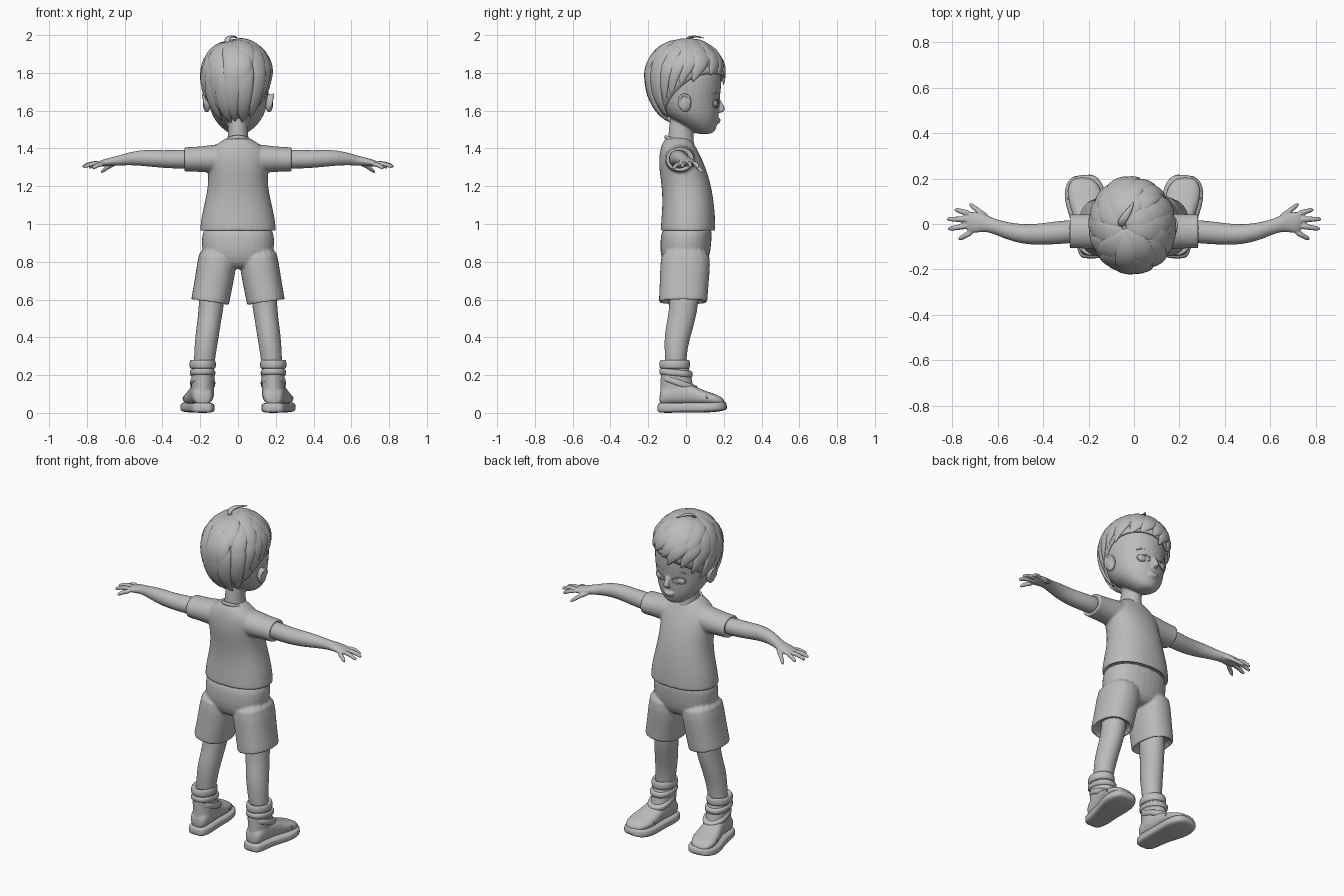
import bpy, bmesh, math, random
from mathutils import Vector as V

random.seed(4)
if bpy.data.objects.get("Cube"):
    bpy.data.objects.remove(bpy.data.objects["Cube"])

grey = bpy.data.materials.new("clay grey")
grey.use_nodes = True
grey.diffuse_color = (0.5, 0.5, 0.5, 1)
grey.node_tree.nodes["Principled BSDF"].inputs["Base Color"].default_value = (0.5, 0.5, 0.5, 1)

X, Y, Z = V((1, 0, 0)), V((0, 1, 0)), V((0, 0, 1))


def tube(bm, sections, up=Y, axis=None, sides=16, p=2):
    """Loft of (point, half width, half height) rings; up is one vector or one per ring."""
    pts = [V(s[0]) for s in sections]
    rings = []
    for i, (_, a, b) in enumerate(sections):
        t = V(axis) if axis else pts[min(i + 1, len(pts) - 1)] - pts[max(i - 1, 0)]
        t.normalize()
        u = up[i] if isinstance(up, list) else up
        n = (u - t * u.dot(t)).normalized()
        side = n.cross(t)
        ring = []
        for k in range(sides):
            w = math.tau * k / sides
            c, s = math.cos(w), math.sin(w)
            c = math.copysign(abs(c) ** (2 / p), c)
            s = math.copysign(abs(s) ** (2 / p), s)
            ring.append(bm.verts.new(pts[i] + side * (a * c) + n * (b * s)))
        rings.append(ring)
    for r, q in zip(rings, rings[1:]):
        for k in range(sides):
            j = (k + 1) % sides
            bm.faces.new((r[k], r[j], q[j], q[k]))
    bm.faces.new(rings[0][::-1])
    bm.faces.new(rings[-1])


def ball(bm, centre, radii):
    for v in bmesh.ops.create_uvsphere(bm, u_segments=20, v_segments=12, radius=1)["verts"]:
        v.co = V(centre) + V([c * r for c, r in zip(v.co, radii)])


def finish(bm, name, mirror=False, subdiv=1, voxel=0, smooth=0):
    bmesh.ops.recalc_face_normals(bm, faces=bm.faces)
    me = bpy.data.meshes.new(name)
    bm.to_mesh(me)
    bm.free()
    ob = bpy.data.objects.new(name, me)
    bpy.context.collection.objects.link(ob)
    me.materials.append(grey)
    for f in me.polygons:
        f.use_smooth = True
    if mirror:
        ob.modifiers.new("mirror", "MIRROR").use_mirror_merge = False
    if subdiv:
        ob.modifiers.new("subdivide", "SUBSURF").levels = subdiv
        ob.modifiers["subdivide"].render_levels = subdiv
    if voxel:
        m = ob.modifiers.new("fuse", "REMESH")
        m.mode, m.voxel_size, m.use_smooth_shade = "VOXEL", voxel, True
    if smooth:
        ob.modifiers.new("soften", "SMOOTH").iterations = smooth
    return ob


def upright(rows, x=0):
    """Rows of (z, back y, front y, half width) as ring sections."""
    return [((x, (b + f) / 2, z), w, (f - b) / 2) for z, b, f, w in rows]


# Head, neck, nose, lips and brow mass
bm = bmesh.new()
tube(bm, upright([(1.475, .06, .13, .03), (1.49, .03, .155, .065), (1.53, -.04, .168, .11),
                  (1.58, -.12, .176, .143), (1.65, -.16, .178, .16), (1.72, -.18, .19, .168),
                  (1.82, -.18, .19, .165), (1.9, -.13, .14, .12), (1.94, -.05, .06, .05)]), axis=Z, sides=20)
tube(bm, upright([(1.38, -.11, .06, .075), (1.43, -.1, .04, .058), (1.5, -.09, .04, .052),
                  (1.6, -.09, .05, .055)]), axis=Z)
tube(bm, [((0, .17, 1.665), .012, .01), ((0, .183, 1.635), .014, .012), ((0, .196, 1.605), .02, .018),
          ((0, .182, 1.588), .016, .012)], axis=Z, sides=10)
ball(bm, (0, .168, 1.553), (.036, .016, .008))
ball(bm, (0, .166, 1.541), (.03, .016, .009))
finish(bm, "head", voxel=.006, smooth=3)

# Eyes with lids and brows
bm = bmesh.new()
ball(bm, (.064, .148, 1.638), (.034, .02, .025))
finish(bm, "eyes", True, 0)
bm = bmesh.new()
for h, r in ((.022, .0045), (-.022, .003), (.06, .005)):
    arc = [(.064 + .037 * math.cos(a), a) for a in [math.pi * k / 6 for k in range(7)]]
    tube(bm, [((x, .012 + .165 * math.sqrt(1 - (x / .165) ** 2), 1.638 + (h - .015 if h > .05 else 0)
               + (.012 if h > .05 else h) * math.sin(a)), r, r) for x, a in arc], up=Y, sides=6)
finish(bm, "eyelids_and_brows", True)

# Ears
bm = bmesh.new()
ball(bm, (.165, -.005, 1.64), (.022, .034, .05))
tube(bm, [((.178 + .008 * math.sin(a), -.008 - .032 * math.cos(a), 1.645 + .042 * math.sin(a)), .008, .008)
          for a in [-.9 + .55 * k for k in range(9)]], up=X, sides=8)
finish(bm, "ears", True, voxel=.005, smooth=3)

# Hair: a shell with leaf shaped locks swirling out from the crown
centre = V((-.004, 0, 1.78))
crown = V((-.22, -.05, .97)).normalized()
side_dir = Y.cross(crown).normalized()
front_dir = crown.cross(side_dir).normalized()


def scalp(polar, az, grow=1.0):
    d = crown * math.cos(polar) + (front_dir * math.cos(az) + side_dir * math.sin(az)) * math.sin(polar)
    return centre + V((d.x * .183, d.y * .208, d.z * (.185 if d.z > 0 else .28))) * grow


def hairline(az):
    back = (1 - math.cos(az)) / 2
    return math.radians(97 + 50 * back ** 1.6)


bm = bmesh.new()
shell = [[bm.verts.new(scalp(hairline(math.tau * k / 32) * (.02 + .94 * i / 14), math.tau * k / 32, .975))
          for k in range(32)] for i in range(15)]
for r, q in zip(shell, shell[1:]):
    for k in range(32):
        bm.faces.new((r[k], r[k - 1], q[k - 1], q[k]))
bm.faces.new(shell[0])
finish(bm, "hair_shell", subdiv=0).modifiers.new("thickness", "SOLIDIFY").thickness = .012


def lock(bm, az, start, end, width, lift, swirl):
    secs, ups = [], []
    for i in range(10):
        t = i / 9
        a = az + swirl * (t - .6)
        at = scalp(end * (start + (1 - start) * t), a, lift + .025 * math.sin(math.pi * t))
        w = max(math.sin(math.pi * (.06 + .93 * t ** .85)), .02) ** .75
        secs.append((at, width * w, .018 * w + .001))
        ups.append((at - centre).normalized())
    tube(bm, secs, up=ups, sides=10)


bm = bmesh.new()
for count, start, reach, width, lift, shift in ((17, .3, 1.02, .05, .965, 0), (14, .1, .86, .056, .985, .2),
                                                (9, .03, .58, .055, 1.0, .45)):
    for k in range(count):
        az = math.tau * k / count + shift + random.uniform(-.08, .08)
        lock(bm, az, start, hairline(az) * reach * random.uniform(.96, 1.04), width, lift, .55)
# Upright tuft at the crown
tube(bm, [((-.05, -.01, 1.95), .012, .008), ((-.06, .0, 1.978), .02, .01), ((-.045, .025, 1.992), .02, .008),
          ((-.02, .06, 1.993), .014, .005), ((.0, .1, 1.983), .002, .002)], up=Z, sides=8)
finish(bm, "hair_locks")

# Shirt: torso and hollow sleeves fused together
bm = bmesh.new()
tube(bm, upright([(1.0, -.11, .13, .17), (.965, -.125, .145, .19), (.957, -.135, .157, .204),
                  (.975, -.136, .158, .204), (1.05, -.13, .155, .194), (1.12, -.126, .148, .176),
                  (1.2, -.13, .135, .16), (1.28, -.142, .112, .16), (1.34, -.145, .088, .165),
                  (1.395, -.138, .06, .15), (1.43, -.125, .04, .105), (1.455, -.108, .02, .062),
                  (1.458, -.1, .01, .05)]), axis=Z, sides=20, p=2.2)
for s in (1, -1):
    tube(bm, [((s * x, -.032, z), a, b) for x, z, a, b in (
        (.05, 1.35, .085, .08), (.14, 1.345, .083, .076), (.2, 1.343, .077, .068), (.275, 1.342, .077, .066),
        (.287, 1.342, .077, .066), (.287, 1.342, .066, .056), (.27, 1.342, .06, .05))], up=Z, axis=X)
finish(bm, "shirt", voxel=.007, smooth=3)

# Neckline band, lower at the front
bm = bmesh.new()
ring = [math.tau * k / 24 for k in range(25)]
tube(bm, [((.066 * math.cos(a), -.03 + .078 * math.sin(a), 1.428 - .032 * math.sin(a)), .008, .012)
          for a in ring], up=Z, sides=8)
finish(bm, "neckline")

# Arms, palms and fingers
bm = bmesh.new()
tube(bm, [((.22, -.032, 1.343), .05, .05), ((.3, -.034, 1.343), .053, .052), ((.4, -.045, 1.343), .049, .047),
          ((.48, -.047, 1.35), .045, .046), ((.56, -.03, 1.348), .038, .037), ((.62, -.008, 1.337), .031, .028),
          ((.66, .004, 1.332), .04, .024), ((.71, .008, 1.323), .05, .019), ((.74, .008, 1.318), .044, .014)], up=Z)
for base, tip in (((.72, .045, 1.322), (.79, .064, 1.297)), ((.73, .02, 1.322), (.825, .022, 1.302)),
                  ((.73, -.008, 1.32), (.82, -.022, 1.3)), ((.71, -.032, 1.318), (.772, -.068, 1.292)),
                  ((.64, .022, 1.325), (.725, .09, 1.272))):
    b, t = V(base), V(tip)
    tube(bm, [(b.lerp(t, f) + Z * (.008 * math.sin(math.pi * f)), r, r)
              for f, r in ((0, .016), (.4, .0135), (.75, .0125), (.94, .01), (1, .004))], up=Z, sides=8)
finish(bm, "arms", True, voxel=.005, smooth=3)

# Shorts: hips and hollow legs fused together
bm = bmesh.new()
tube(bm, upright([(.99, -.125, .145, .188), (.94, -.136, .138, .194), (.86, -.142, .135, .198),
                  (.79, -.125, .115, .17), (.76, -.09, .08, .1)]), axis=-Z, p=2.3)
for s in (1, -1):
    tube(bm, [((s * x, y, z), a, b) for x, y, z, a, b in (
        (.1, -.002, .88, .102, .132), (.113, -.004, .78, .106, .135), (.13, -.01, .68, .104, .132),
        (.146, -.015, .6, .103, .131), (.148, -.015, .584, .103, .131), (.148, -.015, .584, .09, .117),
        (.143, -.015, .62, .08, .107))], axis=(s * .15, 0, -1), p=2.3)
finish(bm, "shorts", voxel=.007, smooth=3)

# Legs
bm = bmesh.new()
tube(bm, [((x, (b + f) / 2, z), w, (f - b) / 2) for x, z, b, f, w in (
    (.13, .72, -.085, .075, .072), (.14, .58, -.088, .068, .068), (.15, .5, -.098, .052, .064),
    (.162, .42, -.115, .03, .064), (.172, .34, -.115, .008, .06), (.18, .25, -.11, .0, .055),
    (.185, .15, -.1, .0, .05))], axis=-Z)
finish(bm, "legs", True)

# Boots: soles, uppers, padded cuffs and straps
bm = bmesh.new()
tube(bm, [((x, y, z), w, h) for x, y, z, w, h in (
    (.187, -.152, .028, .035, .02), (.187, -.14, .027, .056, .027), (.188, -.08, .027, .068, .027),
    (.197, .0, .029, .071, .026), (.212, .09, .028, .09, .027), (.219, .15, .031, .091, .027),
    (.225, .195, .036, .07, .025), (.227, .216, .04, .04, .018))], up=Z, p=4, sides=24)
finish(bm, "boot_soles", True)
bm = bmesh.new()
tube(bm, [((x, y, .04 + h / 2), w, h / 2) for x, y, w, h in (
    (.187, -.142, .035, .07), (.187, -.12, .056, .1), (.188, -.06, .062, .13), (.197, .01, .064, .125),
    (.207, .07, .074, .088), (.216, .13, .082, .068), (.223, .18, .066, .052), (.226, .207, .035, .025))],
     up=Z, axis=Y, p=2.4)
tube(bm, [((.186, y, z), w, d) for y, z, w, d in (
    (-.045, .05, .062, .095), (-.045, .12, .062, .094), (-.055, .2, .062, .08), (-.06, .27, .064, .077))],
     axis=Z)
finish(bm, "boot_uppers", True, voxel=.006, smooth=4)
bm = bmesh.new()
tube(bm, [((.187, -.06, z), w, w + .012) for z, w in (
    (.232, .06), (.235, .069), (.255, .073), (.278, .069), (.284, .06), (.27, .052))], axis=Z)
finish(bm, "boot_cuffs", True)
bm = bmesh.new()
for y, z, d, tilt in ((-.053, .212, .09, -.1), (-.035, .158, .1, -.35)):
    axis = V((0, -tilt, 1)).normalized()
    tube(bm, [(V((.187, y, z)) + axis * h, w, d + w - .068) for h, w in (
        (-.017, .06), (-.016, .069), (.016, .069), (.017, .06))], axis=axis, p=2.3)
finish(bm, "boot_straps", True)
# Toe cap seam
bm = bmesh.new()
tube(bm, [((.213 + .08 * math.cos(a), .115 - .02 * math.sin(a), .073 + .037 * math.sin(a)), .004, .004)
          for a in [math.pi * k / 10 for k in range(11)]], up=Y, sides=6)
finish(bm, "boot_toe_seams", True)
